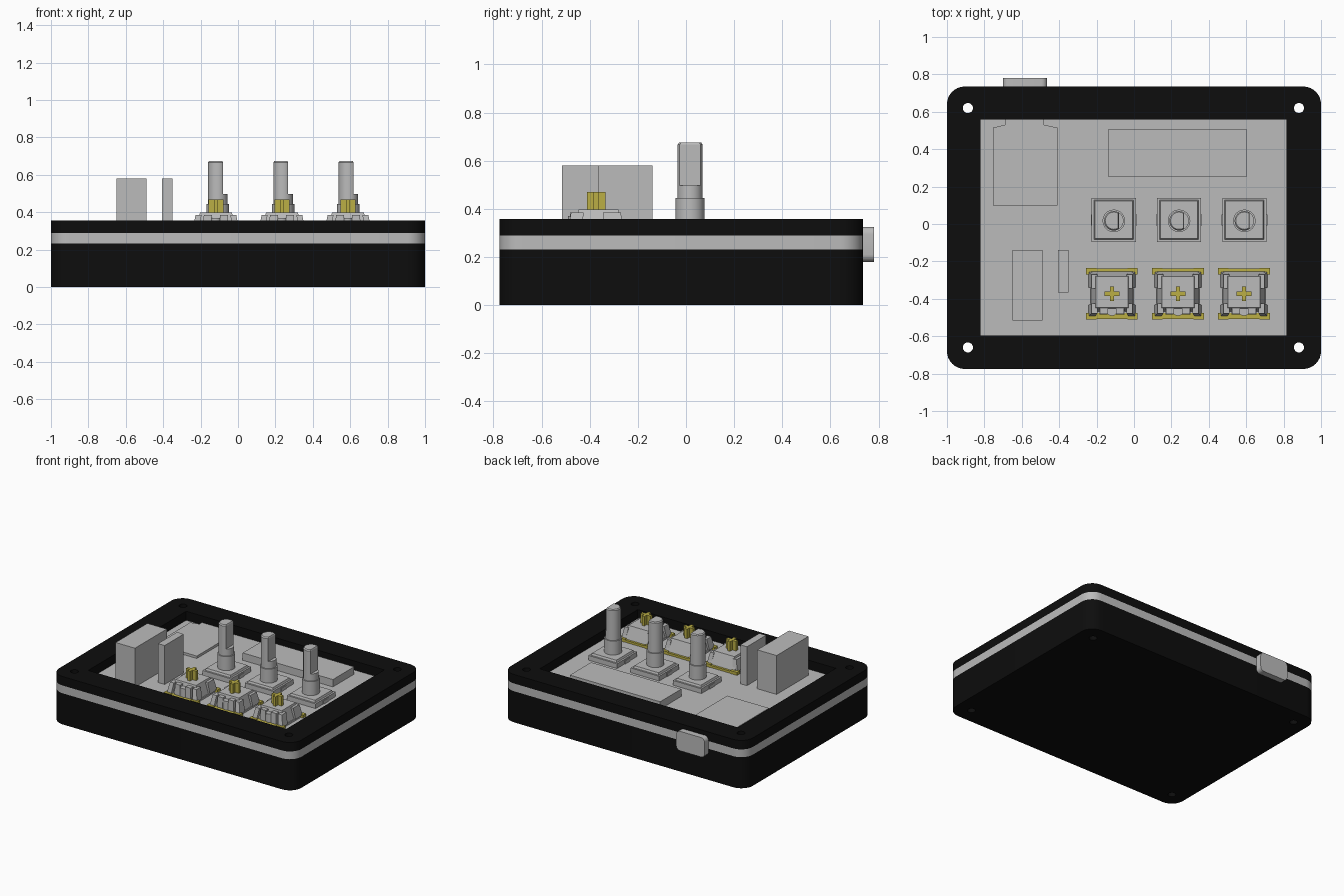
import bpy, bmesh
from math import cos, sin, pi, radians

cube = bpy.data.objects.get("Cube")
if cube:
    bpy.data.objects.remove(cube, do_unlink=True)


def material(name, rgb):
    m = bpy.data.materials.new(name)
    m.use_nodes = True
    m.diffuse_color = (*rgb, 1)
    m.node_tree.nodes["Principled BSDF"].inputs["Base Color"].default_value = (*rgb, 1)
    return m


BLACK = material("case black", (0.004, 0.004, 0.004))
GREY = material("part grey", (0.5, 0.5, 0.5))
YELLOW = material("switch yellow", (0.5, 0.43, 0.06))


def finish(name, bm, mat, smooth=True):
    me = bpy.data.meshes.new(name)
    bmesh.ops.remove_doubles(bm, verts=bm.verts, dist=0.0002)
    bmesh.ops.recalc_face_normals(bm, faces=bm.faces)
    bm.to_mesh(me)
    bm.free()
    me.materials.append(mat)
    ob = bpy.data.objects.new(name, me)
    bpy.context.collection.objects.link(ob)
    if smooth:
        bpy.ops.object.select_all(action='DESELECT')
        ob.select_set(True)
        bpy.context.view_layer.objects.active = ob
        bpy.ops.object.shade_smooth_by_angle(angle=radians(30))
    return ob


def rounded(x0, x1, y0, y1, r, n=8):
    pts = []
    corners = ((x1 - r, y1 - r), (x0 + r, y1 - r), (x0 + r, y0 + r), (x1 - r, y0 + r))
    for k, (cx, cy) in enumerate(corners):
        for i in range(n + 1):
            a = (k + i / n) * pi / 2
            pts.append((cx + r * cos(a), cy + r * sin(a)))
    return pts


def circle(cx, cy, r, n=24):
    return [(cx + r * cos(2 * pi * i / n), cy + r * sin(2 * pi * i / n)) for i in range(n)]


def rect(x0, x1, y0, y1):
    return [(x0, y0), (x1, y0), (x1, y1), (x0, y1)]


def layer(name, loops, z0, z1, mat):
    """Flat outline with holes, thickened from z0 to z1."""
    cu = bpy.data.curves.new(name, 'CURVE')
    cu.dimensions = '2D'
    cu.fill_mode = 'BOTH'
    cu.extrude = (z1 - z0) / 2
    for pts in loops:
        sp = cu.splines.new('POLY')
        sp.points.add(len(pts) - 1)
        for p, (x, y) in zip(sp.points, pts):
            p.co = (x, y, 0, 1)
        sp.use_cyclic_u = True
    tmp = bpy.data.objects.new(name, cu)
    bpy.context.collection.objects.link(tmp)
    dg = bpy.context.evaluated_depsgraph_get()
    me = bpy.data.meshes.new_from_object(tmp.evaluated_get(dg))
    bm = bmesh.new()
    bm.from_mesh(me)
    bmesh.ops.translate(bm, verts=bm.verts, vec=(0, 0, (z0 + z1) / 2))
    bpy.data.objects.remove(tmp, do_unlink=True)
    bpy.data.meshes.remove(me)
    return finish(name, bm, mat)


def prism(bm, pts, z0, z1, scale=1, centre=(0, 0)):
    """Add an extruded outline whose top is scaled about centre."""
    cx, cy = centre
    lo = [bm.verts.new((x, y, z0)) for x, y in pts]
    hi = [bm.verts.new((cx + (x - cx) * scale, cy + (y - cy) * scale, z1)) for x, y in pts]
    bm.faces.new(lo[::-1])
    bm.faces.new(hi)
    n = len(pts)
    for i in range(n):
        j = (i + 1) % n
        bm.faces.new((lo[i], lo[j], hi[j], hi[i]))


def solid(name, pieces, mat):
    bm = bmesh.new()
    for piece in pieces:
        prism(bm, *piece)
    return finish(name, bm, mat)


# Case layers with screw holes
FLOOR, TOP = 0.29, 0.357
outline = rounded(-1, 1, -0.775, 0.735, 0.095)
holes = [circle(x, y, 0.027) for x in (-0.888, 0.882) for y in (-0.66, 0.62)]
layer("case_base", [outline] + holes, 0, 0.232, BLACK)
layer("middle_plate", [outline] + holes, 0.232, FLOOR, GREY)
layer("top_frame", [outline, rect(-0.82, 0.815, -0.595, 0.56)] + holes, FLOOR, TOP, BLACK)

# Components on the board
solid("large_block", [(rect(-0.65, -0.49, -0.515, -0.14), FLOOR, 0.58)], GREY)
solid("small_block", [(rect(-0.405, -0.35, -0.365, -0.14), FLOOR, 0.58)], GREY)
solid("display", [(rect(-0.14, 0.605, 0.255, 0.505), FLOOR, 0.345)], GREY)

# Connector: body with sloped shoulders, neck, and rounded rear plug
body = [(-0.755, 0.1), (-0.41, 0.1), (-0.41, 0.515), (-0.48, 0.53), (-0.48, 0.56),
        (-0.69, 0.56), (-0.69, 0.53), (-0.755, 0.515)]
solid("connector_body", [(body, 0.235, 0.308)], GREY)
bm = bmesh.new()
prism(bm, rounded(-0.7, -0.465, 0.18, 0.325, 0.03, 5), 0.70, 0.78)
for v in bm.verts:
    v.co.y, v.co.z = v.co.z, v.co.y
finish("connector_plug", bm, GREY)


def knob(cx, cy):
    def box(hx, hy):
        return rect(cx - hx, cx + hx, cy - hy, cy + hy)
    r, flat = 0.052, 0.027
    # D-shaped shaft, clipped on its right side
    dee = [(min(x, cx + flat), y) for x, y in circle(cx, cy - 0.005, r, 32)]
    dee = [p for i, p in enumerate(dee)
           if not (p[0] == cx + flat and dee[i - 1][0] == cx + flat
                   and dee[(i + 1) % 32][0] == cx + flat)]
    mid = (cx, cy)
    solid("knob_base", [(box(0.118, 0.118), FLOOR, 0.325),
                        (box(0.105, 0.105), 0.325, 0.34, 0.95, mid),
                        (box(0.123, 0.03), FLOOR, 0.315)], GREY)
    solid("knob_collar", [(circle(cx, cy - 0.005, 0.06, 32), 0.33, 0.444),
                          (circle(cx, cy - 0.005, r, 32), 0.444, 0.497)], GREY)
    solid("knob_shaft", [(dee, 0.497, 0.667), (dee, 0.667, 0.675, 0.88, mid)], GREY)


def key_switch(cx, cy):
    def box(x, y, hx, hy):
        return rect(cx + x - hx, cx + x + hx, cy + y - hy, cy + y + hy)
    mid = (cx, cy)
    # Yellow flange bars with corner tabs
    flange = []
    for s in (-1, 1):
        flange.append((box(0, s * 0.12, 0.115, 0.016), FLOOR, 0.306))
        for t in (-1, 1):
            flange.append((box(t * 0.11, s * 0.128, 0.028, 0.01), FLOOR, 0.312))
            flange.append((box(t * 0.127, s * 0.12, 0.011, 0.018), FLOOR, 0.312))
    solid("switch_flange", flange, YELLOW)
    # Tapered housing, corner clips, front lamp recess
    parts = [(box(0, 0, 0.118, 0.125), FLOOR, 0.304),
             (box(0, 0.012, 0.112, 0.108), 0.304, 0.398, 0.76, mid)]
    for t in (-1, 1):
        parts.append((box(t * 0.107, 0.075, 0.018, 0.042), 0.304, 0.385, 0.87, mid))
        parts.append((box(t * 0.107, -0.09, 0.018, 0.03), 0.304, 0.385, 0.87, mid))
        parts.append((box(t * 0.045, -0.092, 0.022, 0.02), 0.304, 0.385, 0.97, mid))
    parts.append((circle(cx, cy - 0.088, 0.03, 20), 0.304, 0.37))
    solid("switch_housing", parts, GREY)
    # Cross-shaped stem
    solid("switch_stem", [(box(0, 0, 0.041, 0.011), 0.39, 0.469),
                          (box(0, 0, 0.011, 0.039), 0.39, 0.469)], YELLOW)


# Three columns of knobs and switches
for i in range(3):
    knob(-0.108 + i * 0.349, 0.022)
    key_switch(-0.118 + i * 0.353, -0.373)
